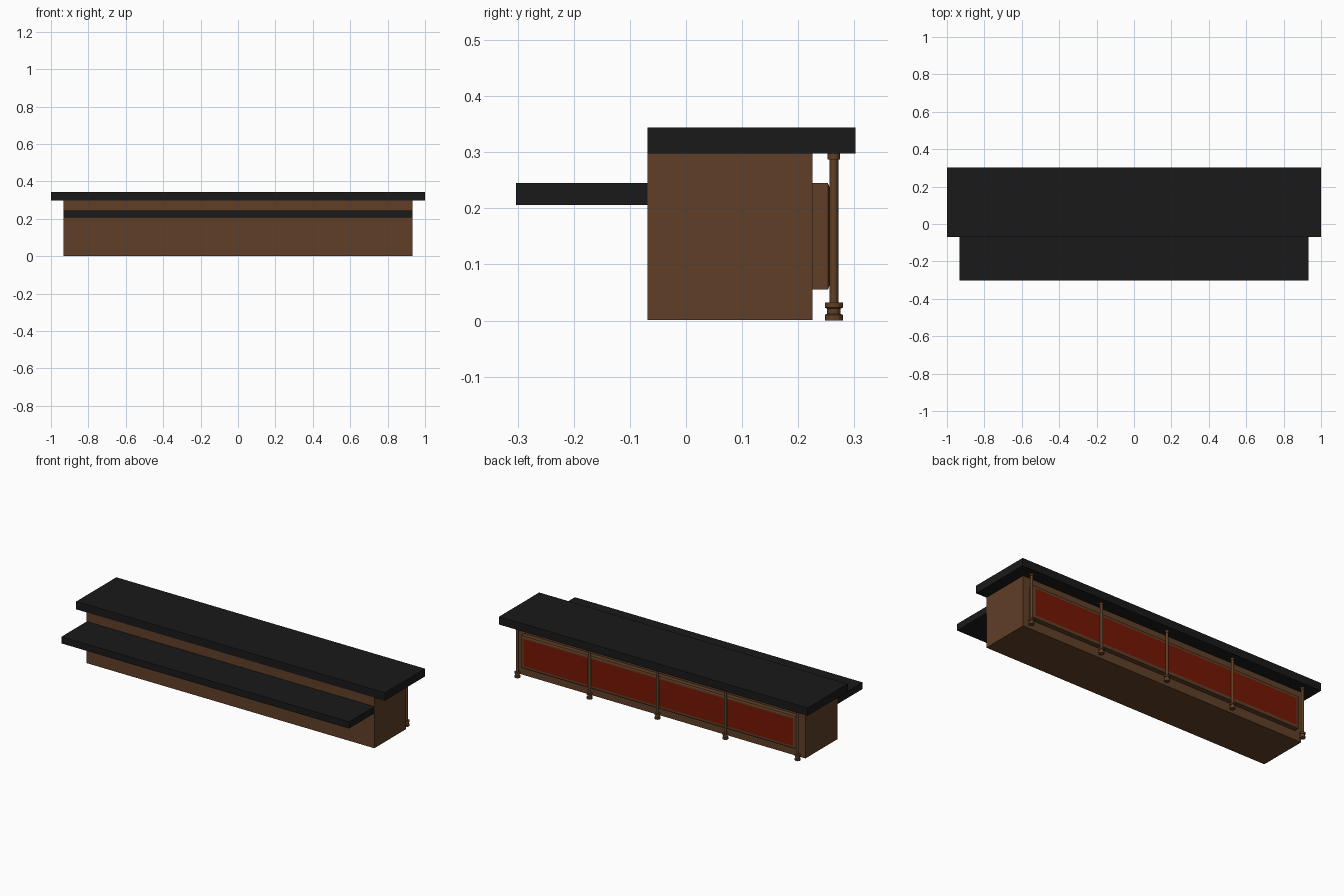
import bpy, bmesh
from mathutils import Matrix, Vector

old = bpy.data.objects.get("Cube")
if old:
    bpy.data.objects.remove(old, do_unlink=True)


def material(name, rgb):
    m = bpy.data.materials.new(name)
    m.use_nodes = True
    m.diffuse_color = (*rgb, 1)
    m.node_tree.nodes["Principled BSDF"].inputs["Base Color"].default_value = (*rgb, 1)
    return m


WOOD = material("brown wood", (0.115, 0.050, 0.020))
BLACK = material("black worktop", (0.010, 0.010, 0.010))
RED = material("dark red panel", (0.175, 0.008, 0.001))


def finish(bm, name, *mats):
    mesh = bpy.data.meshes.new(name)
    bm.to_mesh(mesh)
    bm.free()
    for m in mats:
        mesh.materials.append(m)
    ob = bpy.data.objects.new(name, mesh)
    bpy.context.collection.objects.link(ob)
    return ob


def box_mesh(half_x, y, z):
    bm = bmesh.new()
    size = (2 * half_x, y[1] - y[0], z[1] - z[0])
    centre = Vector((0, sum(y) / 2, sum(z) / 2))
    bmesh.ops.create_cube(bm, size=1, matrix=Matrix.Translation(centre) @ Matrix.Diagonal((*size, 1)))
    return bm


# Counter body, top and the lower shelf on the front
finish(box_mesh(0.932, (-0.069, 0.225), (0.001, 0.298)), "counter_body", WOOD)
finish(box_mesh(1.0, (-0.069, 0.302), (0.298, 0.344)), "counter_top", BLACK)
finish(box_mesh(0.932, (-0.303, -0.069), (0.206, 0.245)), "front_shelf", BLACK)

# Raised panel on the back: chamfered edge, narrow wooden border, red field
bm = box_mesh(0.89, (0.225, 0.253), (0.055, 0.245))
bm.normal_update()
panel = max(bm.faces, key=lambda f: f.normal.y)
for width, depth in ((0.008, 0.003), (0.008, 0)):
    bmesh.ops.inset_region(bm, faces=[panel], thickness=width, use_even_offset=True)
    for v in panel.verts:
        v.co.y += depth
panel.material_index = 1
finish(bm, "back_panel", WOOD, RED)


# Turned posts: stacked radius and height steps, spun around the axis
POST = [(0, 0), (0.016, 0), (0.016, 0.010), (0.012, 0.012), (0.012, 0.021),
        (0.016, 0.023), (0.016, 0.032), (0.008, 0.032), (0.008, 0.287),
        (0.011, 0.287), (0.011, 0.298), (0, 0.298)]


def post(name, x):
    bm = bmesh.new()
    verts = [bm.verts.new((r, 0, z)) for r, z in POST]
    edges = [bm.edges.new(pair) for pair in zip(verts, verts[1:])]
    bmesh.ops.spin(bm, geom=verts + edges, cent=(0, 0, 0), axis=(0, 0, 1),
                   angle=6.283185, steps=12, use_merge=True)
    bmesh.ops.remove_doubles(bm, verts=bm.verts, dist=0.0001)
    bmesh.ops.recalc_face_normals(bm, faces=bm.faces)
    finish(bm, name, WOOD).location = (x, 0.2635, 0)


for i, x in enumerate((-0.908, -0.44, 0, 0.44, 0.908)):
    post(f"back_post_{i + 1}", x)
